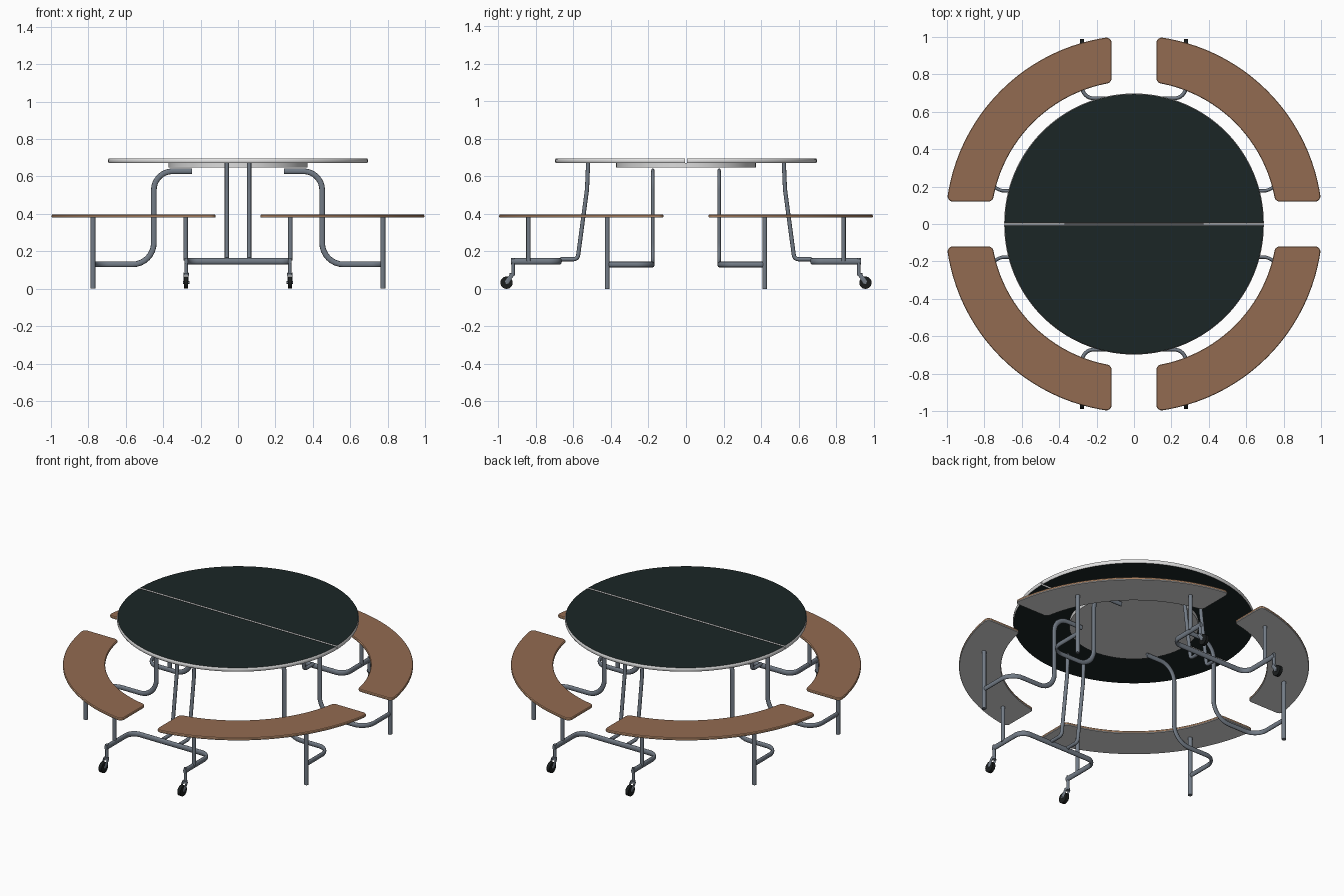
import bpy, bmesh, math
from mathutils import Vector, Matrix

if "Cube" in bpy.data.objects:
    bpy.data.objects.remove(bpy.data.objects["Cube"])


def mat(name, r, g, b):
    m = bpy.data.materials.new(name)
    m.diffuse_color = (r, g, b, 1)
    m.use_nodes = True
    m.node_tree.nodes["Principled BSDF"].inputs["Base Color"].default_value = m.diffuse_color
    return m


STEEL = mat("steel grey", 0.17, 0.2, 0.24)
GREEN = mat("dark green laminate", 0.011, 0.019, 0.019)
RIM = mat("light grey edging", 0.75, 0.75, 0.75)
BROWN = mat("brown laminate", 0.29, 0.145, 0.082)
TAN = mat("tan edging", 0.65, 0.36, 0.2)
GREY = mat("underside grey", 0.72, 0.72, 0.72)
BLACK = mat("black rubber", 0.01, 0.012, 0.012)


def finish(bm, name, mats, angle=35, under=-0.9):
    bmesh.ops.recalc_face_normals(bm, faces=bm.faces[:])
    me = bpy.data.meshes.new(name)
    for m in mats:
        me.materials.append(m)
    if len(mats) == 3:  # top, side, bottom
        bm.normal_update()
        for f in bm.faces:
            f.material_index = 0 if f.normal.z > 0.9 else 2 if f.normal.z < under else 1
    bm.to_mesh(me)
    bm.free()
    ob = bpy.data.objects.new(name, me)
    bpy.context.collection.objects.link(ob)
    bpy.ops.object.select_all(action='DESELECT')
    ob.select_set(True)
    bpy.context.view_layer.objects.active = ob
    bpy.ops.object.shade_smooth_by_angle(angle=math.radians(angle))
    return ob


def fillet(p0, p, p1, r, n=8):
    """Points of an arc rounding the corner p."""
    p0, p, p1 = Vector(p0), Vector(p), Vector(p1)
    a, b = (p0 - p).normalized(), (p1 - p).normalized()
    half = a.angle(b) / 2
    t = r / math.tan(half)
    c = p + (a + b).normalized() * (r / math.sin(half))
    s, e = p + a * t - c, p + b * t - c
    ang = s.angle(e)
    return [c + (s * math.sin(ang * (1 - i / n)) + e * math.sin(ang * i / n)) / math.sin(ang)
            for i in range(n + 1)]


def rounded(pts, radii):
    out = [Vector(pts[0])]
    for i in range(1, len(pts) - 1):
        out += fillet(pts[i - 1], pts[i], pts[i + 1], radii[i - 1])
    return out + [Vector(pts[-1])]


def tube(name, path, side, w, h, n=12):
    """Sweep an oval (half widths w along side, h across) along a path."""
    bm = bmesh.new()
    side, prev, rings = Vector(side), None, []
    for i, p in enumerate(path):
        d = (path[min(i + 1, len(path) - 1)] - path[max(i - 1, 0)]).normalized()
        if prev:
            side = prev.rotation_difference(d) @ side
        side = (side - d * side.dot(d)).normalized()
        up, prev = d.cross(side), d
        rings.append([bm.verts.new(p + side * w * math.cos(k * math.tau / n)
                                   + up * h * math.sin(k * math.tau / n)) for k in range(n)])
    for a, b in zip(rings, rings[1:]):
        for k in range(n):
            bm.faces.new((a[k], a[(k + 1) % n], b[(k + 1) % n], b[k]))
    bm.faces.new(rings[0])
    bm.faces.new(rings[-1])
    return finish(bm, name, [STEEL], 50)


def slab(name, outline, z0, z1, mats, inset=0.0, under=-0.9):
    """Flat plate from a counter-clockwise outline, edges optionally chamfered."""
    bm = bmesh.new()
    pts = [Vector((p[0], p[1], 0)) for p in outline]
    n = len(pts)
    inner = []
    for i, p in enumerate(pts):
        d = (pts[(i + 1) % n] - p).normalized() + (p - pts[i - 1]).normalized()
        inner.append(p + Vector((-d.y, d.x, 0)).normalized() * inset)
    h = (z1 - z0) * 0.25
    levels = [(pts, z0), (pts, z1)]
    if inset:
        levels = [(inner, z0), (pts, z0 + h), (pts, z1 - h), (inner, z1)]
    rings = [[bm.verts.new((p.x, p.y, z)) for p in ps] for ps, z in levels]
    bm.faces.new(rings[0])
    bm.faces.new(rings[-1])
    for a, b in zip(rings, rings[1:]):
        for i in range(n):
            bm.faces.new((a[i], a[(i + 1) % n], b[(i + 1) % n], b[i]))
    return finish(bm, name, mats, 35, under)


def cylinder(name, p, r, depth, m, axis='Z', n=20):
    bm = bmesh.new()
    M = Matrix.Translation(p)
    if axis == 'X':
        M = M @ Matrix.Rotation(math.pi / 2, 4, 'Y')
    bmesh.ops.create_cone(bm, cap_ends=True, segments=n, radius1=r, radius2=r, depth=depth, matrix=M)
    return finish(bm, name, [m])


def arc(r, a0, a1, n):
    return [Vector((r * math.cos(a0 + (a1 - a0) * i / n), r * math.sin(a0 + (a1 - a0) * i / n), 0))
            for i in range(n + 1)]


# round table top in two halves, and the disc below it
half = arc(0.694, 0, math.pi, 64)
for s in (-1, 1):
    slab("table_top_half", [(p.x * s, (p.y + 0.004) * s) for p in half], 0.671, 0.695,
         [GREEN, RIM, GREEN], 0.004)
slab("under_table_disc", arc(0.372, 0, math.tau * 63 / 64, 63), 0.647, 0.671, [GREY])

# bench outline for one quadrant, with rounded corners
R, r, E = 1.008, 0.765, 0.12
ao, ai = math.asin(E / R), math.asin(E / r)
outer = arc(R, ao, math.pi / 2 - ao, 24)
inner = arc(r, math.pi / 2 - ai, ai, 24)
loop = outer + inner
bench = []
for i, p in enumerate(loop):
    if i in (0, 24, 25, 49):
        bench += fillet(loop[i - 1], p, loop[(i + 1) % 50], 0.028, 5)
    else:
        bench.append(p)

for sx in (-1, 1):
    for sy in (-1, 1):
        def v(x, y, z):
            return Vector((x * sx, y * sy, z))

        seat = [(p.x * sx, p.y * sy) for p in bench][::sx * sy]
        slab("bench_seat", seat, 0.38, 0.396, [BROWN, TAN, GREY], 0.003, -0.3)

        # bent side frame and its standing post
        path = rounded([v(.245, .177, .628), v(.45, .177, .628), v(.45, .177, .13),
                        v(.775, .177, .13), v(.775, .42, .13)], [.1, .115, .085])
        tube("side_frame", path, (0, 1, 0), 0.009, 0.015)
        cylinder("bench_post", v(.775, .42, .19), 0.013, 0.38, STEEL)

        # table leg of the wheeled frame
        path = rounded([v(.06, .522, .672), v(.06, .528, .53), v(.06, .578, .158), v(.06, .67, .158)],
                       [.3, .025])
        tube("table_leg", path, (1, 0, 0), 0.011, 0.011)

        # bench post over the wheeled frame
        cylinder("wheeled_frame_post", v(.28, .84, .265), 0.012, 0.23, STEEL)

        # caster: stem, crown, fork plates, wheel
        cylinder("caster_stem", v(.277, .922, .12), 0.009, 0.09, STEEL)
        cylinder("caster_crown", v(.277, .926, .078), 0.014, 0.014, STEEL)
        for k in (-1, 1):
            tube("caster_fork", [v(.277 + k * .0135, .925, .08), v(.277 + k * .0135, .957, .033)],
                 (1, 0, 0), 0.002, 0.011)
        cylinder("caster_wheel", v(.277, .957, .033), 0.033, 0.021, BLACK, 'X', 28)
        cylinder("caster_axle", v(.277, .957, .033), 0.007, 0.033, STEEL, 'X')

# U-shaped base tube of each wheeled frame
for s in (-1, 1):
    path = rounded([Vector((-.277, .932 * s, .147)), Vector((-.277, .672 * s, .147)),
                    Vector((.277, .672 * s, .147)), Vector((.277, .932 * s, .147))], [.06, .06])
    tube("wheeled_base", path, (1, 0, 0), 0.01, 0.017)
